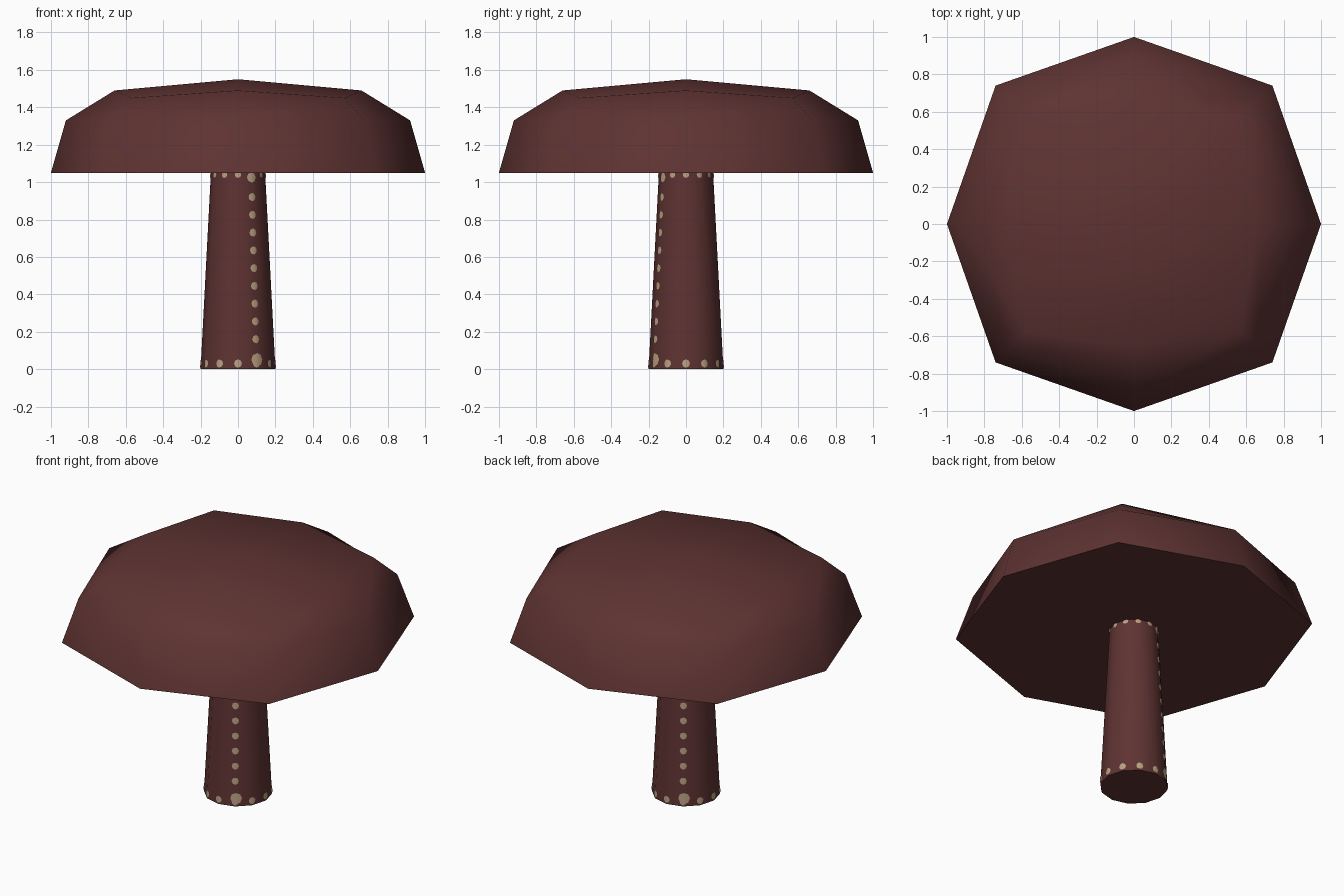
import bpy, bmesh, math

if "Cube" in bpy.data.objects:
    bpy.data.objects.remove(bpy.data.objects["Cube"])

SIDES = 12
STALK_H, R_BOTTOM, R_TOP = 1.05, 0.20, 0.145


def material(name, rgb):
    m = bpy.data.materials.new(name)
    m.diffuse_color = (*rgb, 1)
    m.use_nodes = True
    m.node_tree.nodes["Principled BSDF"].inputs["Base Color"].default_value = m.diffuse_color
    return m


brown = material("dark red brown", (0.112, 0.033, 0.032))
tan = material("pale tan", (0.485, 0.352, 0.216))


def finish(name, bm, mat, recalc=True):
    """Smooth shading with sharp edges above 60 degrees."""
    if recalc:
        bmesh.ops.recalc_face_normals(bm, faces=bm.faces[:])
    for f in bm.faces:
        f.smooth = True
    for e in bm.edges:
        e.smooth = e.calc_face_angle(0) < math.radians(60)
    me = bpy.data.meshes.new(name)
    bm.to_mesh(me)
    bm.free()
    me.materials.append(mat)
    ob = bpy.data.objects.new(name, me)
    bpy.context.collection.objects.link(ob)
    return ob


# Cap: eight-point rings (axis radius, axis z, corner offset, corner z)
bm = bmesh.new()
rings = []
for ra, za, c, zc in [(1.0, 1.05, 0.74, 1.05), (0.92, 1.33, 0.67, 1.33), (0.66, 1.49, 0.57, 1.45)]:
    ring = []
    for i in range(8):
        a = i * math.pi / 4
        r, z = (c * math.sqrt(2), zc) if i % 2 else (ra, za)
        ring.append(bm.verts.new((r * math.cos(a), r * math.sin(a), z)))
    rings.append(ring)
for lo, hi in zip(rings, rings[1:]):
    for i in range(8):
        j = (i + 1) % 8
        bm.faces.new((lo[i], lo[j], hi[j], hi[i]))
apex = bm.verts.new((0, 0, 1.55))
top = rings[-1]
for i in range(0, 8, 2):
    bm.faces.new((apex, top[i], top[i + 1], top[(i + 2) % 8]))
bm.faces.new(rings[0][::-1])
finish("cap", bm, brown)

# Stalk: tapered twelve-sided column
bm = bmesh.new()
bmesh.ops.create_cone(bm, cap_ends=True, segments=SIDES, radius1=R_BOTTOM, radius2=R_TOP, depth=STALK_H)
bmesh.ops.translate(bm, verts=bm.verts[:], vec=(0, 0, STALK_H / 2))
# put corners exactly on multiples of 30 degrees
for v in bm.verts:
    k = round(math.atan2(v.co.y, v.co.x) / (math.tau / SIDES) + 0.01)
    r = math.hypot(v.co.x, v.co.y)
    a = k * math.tau / SIDES
    v.co.x, v.co.y = r * math.cos(a), r * math.sin(a)
finish("stalk", bm, brown)


# Spots: thin plates folded over the stalk's corner edges
def spot(bm, ang, z, rad):
    def point(du, dz):
        zz = min(max(z + dz, 0.001), STALK_H - 0.001)
        r = R_BOTTOM + (R_TOP - R_BOTTOM) * zz / STALK_H + 0.003
        half = math.pi / SIDES
        x, y = r - abs(du) * math.sin(half), du * math.cos(half)
        ca, sa = math.cos(ang), math.sin(ang)
        return bm.verts.new((x * ca - y * sa, x * sa + y * ca, zz))
    mid = point(0, 0)
    rim = [point(rad * math.cos(i * math.pi / 4) if i % 4 != 2 else 0,
                 rad * math.sin(i * math.pi / 4)) for i in range(8)]
    for i in range(8):
        bm.faces.new((mid, rim[i], rim[(i + 1) % 8]))


bm = bmesh.new()
seams = (math.radians(-60), math.radians(120))
for k in range(SIDES):
    a = k * math.tau / SIDES
    spot(bm, a, 0.03, 0.022)
    spot(bm, a, 1.04, 0.018)
for a in seams:
    for k in range(9):
        spot(bm, a, 0.16 + k * 0.095, 0.022)
    spot(bm, a + 0.03, 0.05, 0.036)
    spot(bm, a, 1.025, 0.028)
finish("stalk_spots", bm, tan, recalc=False)
